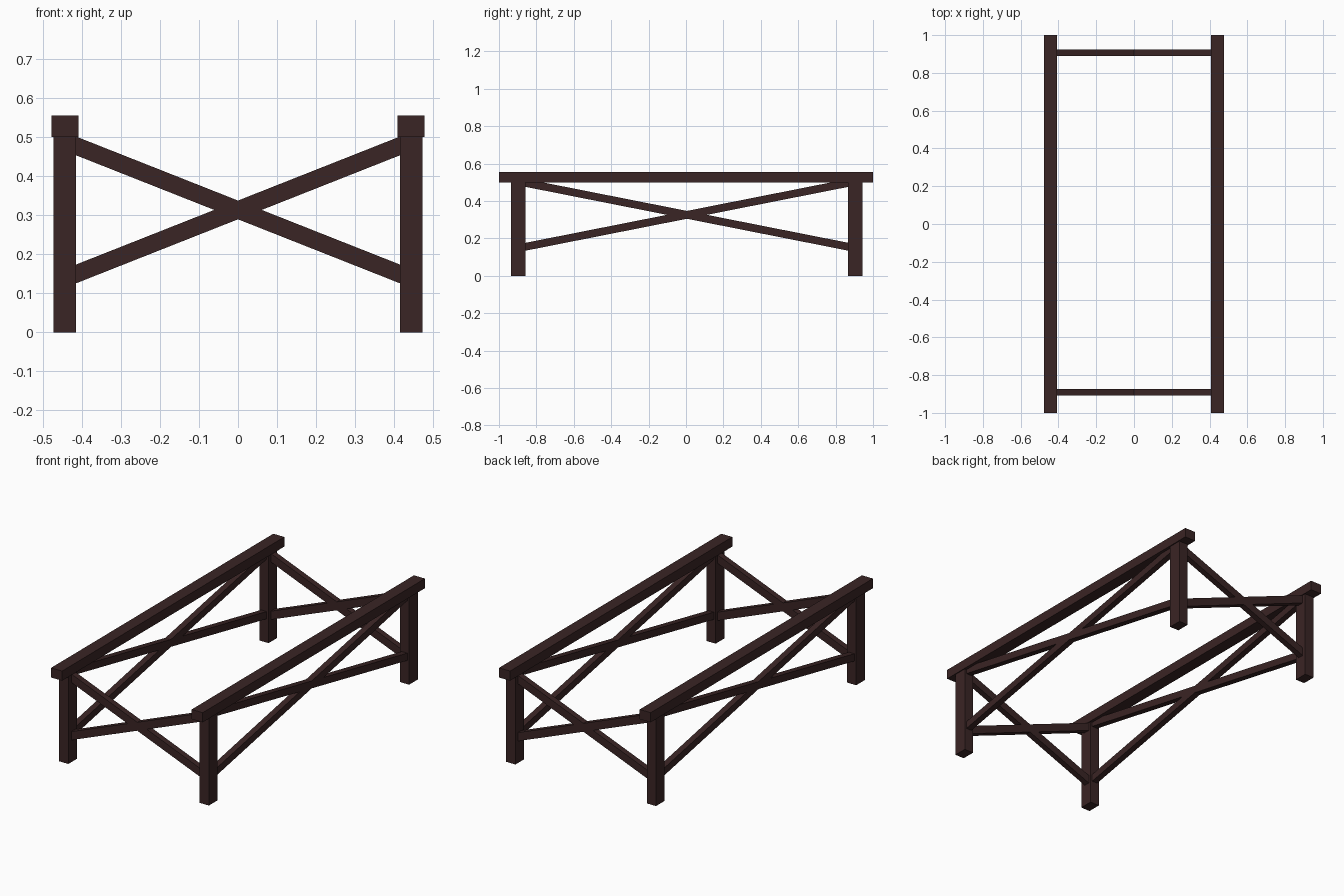
import bpy, bmesh

if "Cube" in bpy.data.objects:
    bpy.data.objects.remove(bpy.data.objects["Cube"])

wood = bpy.data.materials.new("dark brown wood")
wood.diffuse_color = (0.042, 0.018, 0.018, 1)
wood.use_nodes = True
wood.node_tree.nodes["Principled BSDF"].inputs["Base Color"].default_value = wood.diffuse_color


def prism(name, profile, axis, lo, hi):
    """Extrude a (u, z) profile along x or y between lo and hi."""
    def place(u, z, d):
        return (d, u, z) if axis == "x" else (u, d, z)
    bm = bmesh.new()
    a = [bm.verts.new(place(u, z, lo)) for u, z in profile]
    b = [bm.verts.new(place(u, z, hi)) for u, z in profile]
    n = len(profile)
    bm.faces.new(a)
    bm.faces.new(b)
    for i in range(n):
        j = (i + 1) % n
        bm.faces.new((a[i], a[j], b[j], b[i]))
    bmesh.ops.recalc_face_normals(bm, faces=bm.faces)
    me = bpy.data.meshes.new(name)
    bm.to_mesh(me)
    bm.free()
    me.materials.append(wood)
    ob = bpy.data.objects.new(name, me)
    bpy.context.collection.objects.link(ob)


def box(name, x0, x1, y0, y1, z0, z1):
    prism(name, [(x0, z0), (x1, z0), (x1, z1), (x0, z1)], "y", y0, y1)


def brace(name, u0, z0, u1, z1, half, axis, centre, thick):
    """Slanted bar with plumb-cut ends that sit inside the legs."""
    prism(name, [(u0, z0 - half), (u1, z1 - half), (u1, z1 + half), (u0, z0 + half)],
          axis, centre - thick / 2, centre + thick / 2)


LEG_X = 0.443
FRONT_Y, BACK_Y = -0.897, 0.905

for side, s in (("left", -1), ("right", 1)):
    x = s * LEG_X
    # top rail
    box(side + "_rail", x - 0.0345, x + 0.0345, -1, 1, 0.5, 0.555)
    # legs
    for end, y in (("front", FRONT_Y), ("back", BACK_Y)):
        box(f"{end}_{side}_leg", x - 0.029, x + 0.029, y - 0.039, y + 0.039, 0, 0.5)
    # crossed side braces
    brace(side + "_brace_rising", -0.87, 0.153, 0.88, 0.499, 0.021, "x", x, 0.035)
    brace(side + "_brace_falling", -0.87, 0.499, 0.88, 0.153, 0.021, "x", x, 0.035)

# crossed end braces
for end, y in (("front", -0.89), ("back", 0.906)):
    brace(end + "_brace_rising", -0.42, 0.147, 0.42, 0.479, 0.024, "y", y, 0.034)
    brace(end + "_brace_falling", -0.42, 0.479, 0.42, 0.147, 0.024, "y", y, 0.034)
